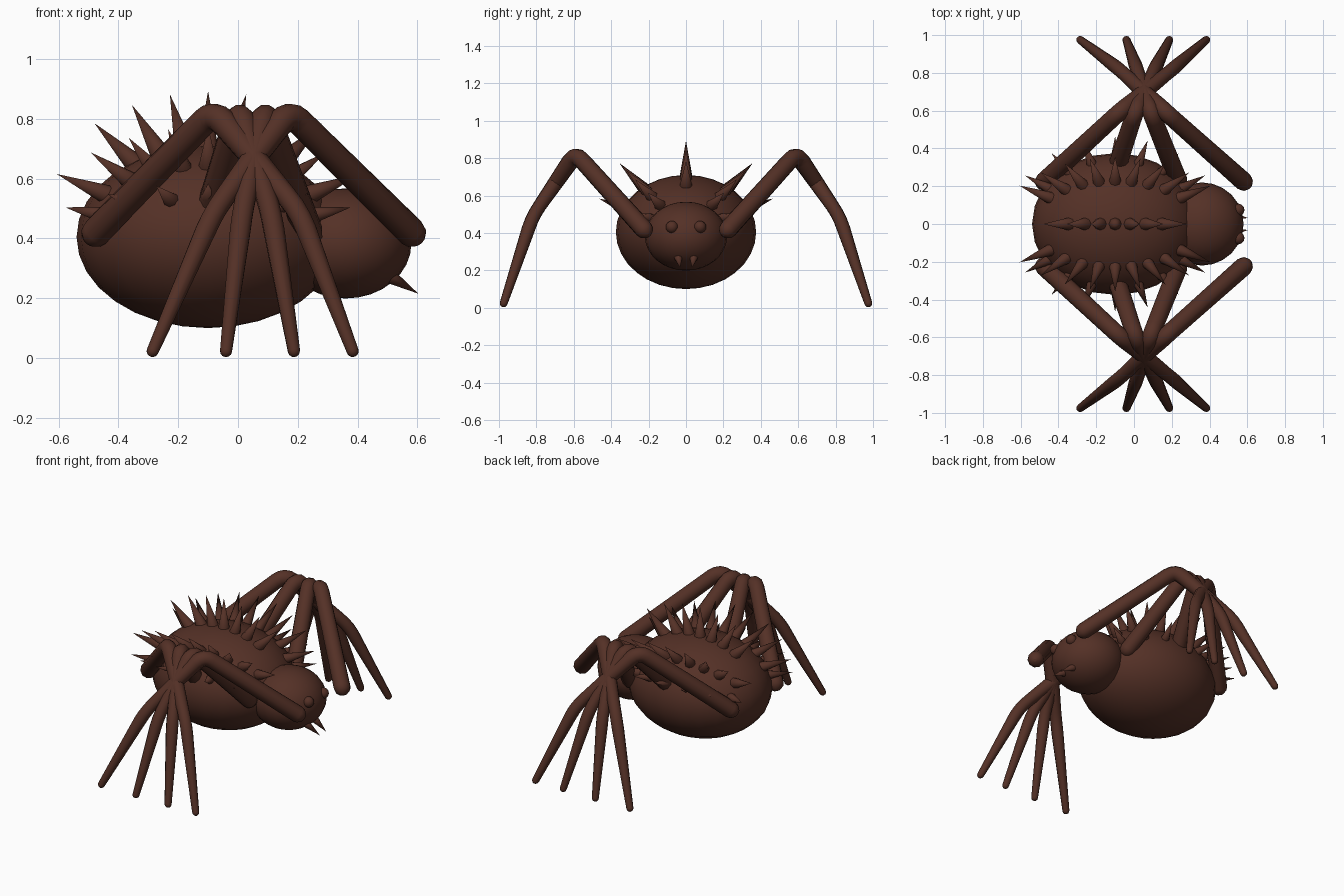
import bpy, math
from mathutils import Vector

if "Cube" in bpy.data.objects:
    bpy.data.objects.remove(bpy.data.objects["Cube"])

brown = bpy.data.materials.new("dark_brown")
brown.diffuse_color = (0.089, 0.03, 0.0194, 1)
brown.use_nodes = True
brown.node_tree.nodes["Principled BSDF"].inputs["Base Color"].default_value = brown.diffuse_color


def finish(obj, name, angle=40):
    obj.name = name
    obj.data.materials.append(brown)
    bpy.ops.object.select_all(action='DESELECT')
    obj.select_set(True)
    bpy.context.view_layer.objects.active = obj
    bpy.ops.object.shade_smooth_by_angle(angle=math.radians(angle))
    return obj


def ellipsoid(name, loc, radii, segments=24, rings=16):
    bpy.ops.mesh.primitive_uv_sphere_add(segments=segments, ring_count=rings, radius=1, location=loc)
    obj = bpy.context.object
    obj.scale = radii
    bpy.ops.object.transform_apply(location=False, rotation=False, scale=True)
    return finish(obj, name)


def spike(name, base, tip, radius, sides=8):
    base, tip = Vector(base), Vector(tip)
    axis = tip - base
    bpy.ops.mesh.primitive_cone_add(vertices=sides, radius1=radius, radius2=0, depth=axis.length,
                                    location=(base + tip) / 2,
                                    rotation=axis.to_track_quat('Z', 'Y').to_euler())
    return finish(bpy.context.object, name, 50)


def tube(name, path):
    """Tapered round tube through (point, radius) pairs with rounded ends."""
    pts = [(Vector(p), r) for p, r in path]

    def cap(end, inner):
        p, r = end
        d = (p - inner[0]).normalized()
        return [(p + d * r * math.sin(a), r * math.cos(a)) for a in (0.5, 1.0, 1.4)]

    pts = cap(pts[0], pts[1])[::-1] + pts + cap(pts[-1], pts[-2])
    curve = bpy.data.curves.new(name, 'CURVE')
    curve.dimensions = '3D'
    curve.bevel_depth = 1
    curve.bevel_resolution = 3
    curve.use_fill_caps = True
    spline = curve.splines.new('POLY')
    spline.points.add(len(pts) - 1)
    for sp, (p, r) in zip(spline.points, pts):
        sp.co = (*p, 1)
        sp.radius = r
    obj = bpy.data.objects.new(name, curve)
    bpy.context.collection.objects.link(obj)
    bpy.ops.object.select_all(action='DESELECT')
    obj.select_set(True)
    bpy.context.view_layer.objects.active = obj
    bpy.ops.object.convert(target='MESH')
    return finish(bpy.context.object, name, 60)


def bend(a, b, c, size, steps=4):
    """Rounded corner at b between a and c."""
    p, q = b + (a - b).normalized() * size, b + (c - b).normalized() * size
    return [p * (1 - t) ** 2 + b * 2 * t * (1 - t) + q * t * t
            for t in (i / steps for i in range(steps + 1))]


# Body
centre = Vector((-0.10, 0, 0.405))
size = Vector((0.44, 0.375, 0.305))
ellipsoid("abdomen", centre, size)
ellipsoid("head", (0.36, 0, 0.383), (0.22, 0.22, 0.184))

# Eyes and fangs
for s in (-1, 1):
    ellipsoid("eye", (0.552, s * 0.075, 0.432), (0.033,) * 3, 12, 8)
    spike("fang", (0.51, s * 0.042, 0.272), (0.603, s * 0.032, 0.215), 0.024)

# Back spines: rows of radial cones (elevation, start angle, step, length, radius)
rows = [(90, 45, 15, 0.183, 0.035), (46, 30, 15, 0.18, 0.033), (21, 30, 20, 0.135, 0.028)]
for elev, start, step, length, radius in rows:
    for s in ((1,) if elev == 90 else (-1, 1)):
        for deg in range(start, 181 - start, step):
            t, e = math.radians(deg), math.radians(elev)
            d = Vector((math.cos(t), s * math.sin(t) * math.cos(e), math.sin(t) * math.sin(e)))
            surf = 1 / math.sqrt(sum((d[i] / size[i]) ** 2 for i in range(3)))
            spike("back_spine", centre + d * (surf - 0.012), centre + d * (surf + length), radius)

# Legs: hip, knee, shin and foot x positions; the shins cross past the knees
legs = [(0.58, 0.17, -0.08, -0.285), (0.235, 0.09, 0.015, -0.04),
        (-0.115, 0.005, 0.11, 0.187), (-0.475, -0.08, 0.205, 0.383)]
for s in (-1, 1):
    for hx, kx, mx, fx in legs:
        hip = Vector((hx, s * 0.225, 0.42))
        knee = Vector((kx, s * 0.59, 0.825))
        shin = Vector((mx, s * 0.82, 0.49))
        foot = Vector((fx, s * 0.975, 0.024))
        path = [(hip, 0.05)]
        path += [(p, 0.046) for p in bend(hip, knee, shin, 0.06)]
        path += [(p, 0.036) for p in bend(knee, shin, foot, 0.07, 3)]
        path += [(foot, 0.021)]
        tube("leg", path)
